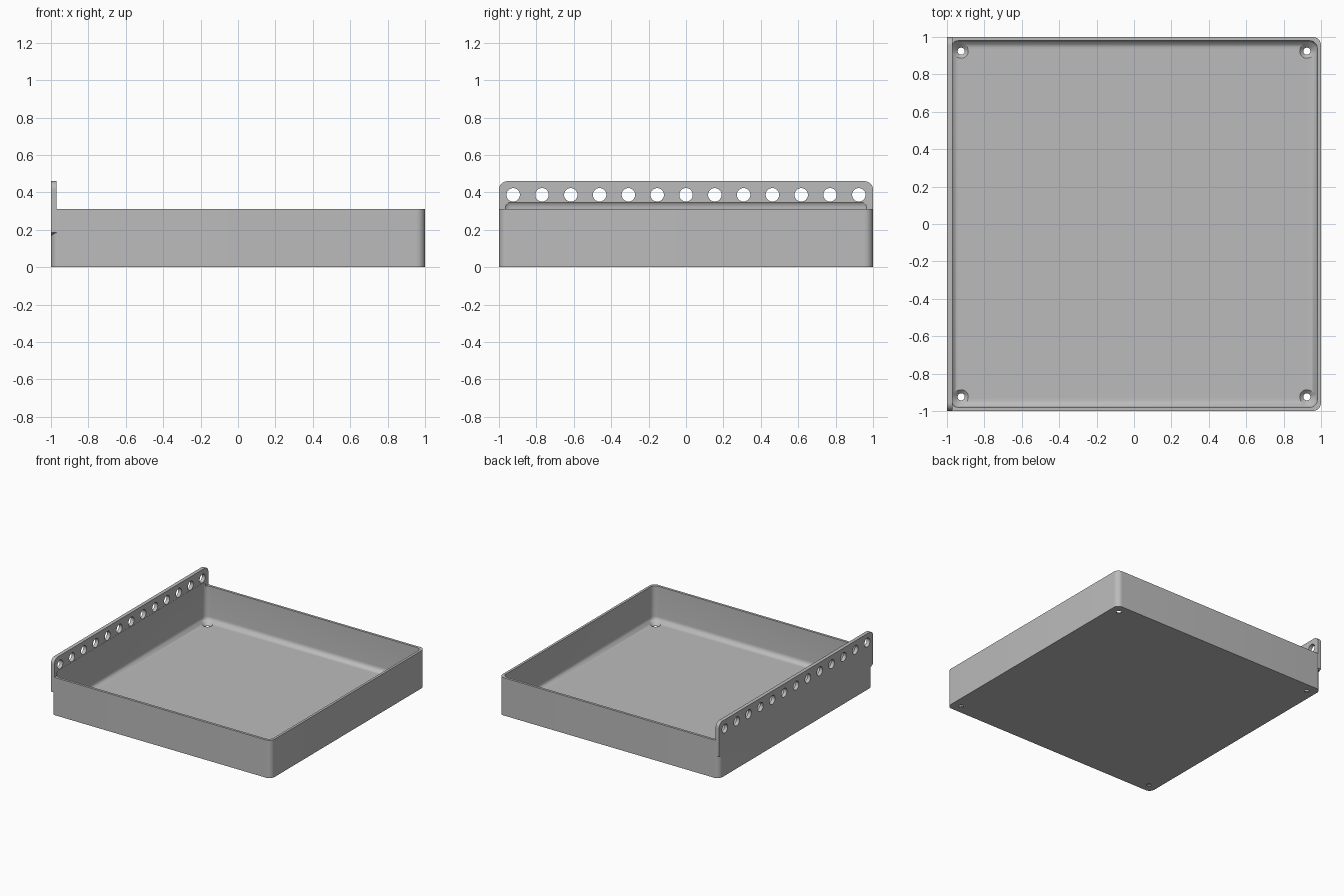
import bpy, bmesh
from math import pi, sin, cos
from mathutils import Matrix

cube = bpy.data.objects.get("Cube")
if cube:
    bpy.data.objects.remove(cube)

WALL, RADIUS, RIM = 0.02, 0.045, 0.31
FLANGE_X, FLANGE_TOP = -0.97, 0.46

grey = bpy.data.materials.new("plain grey")
grey.use_nodes = True
colour = (0.5, 0.5, 0.5, 1)
grey.diffuse_color = colour
grey.node_tree.nodes["Principled BSDF"].inputs["Base Color"].default_value = colour


def make(name, bm):
    bmesh.ops.recalc_face_normals(bm, faces=bm.faces)
    mesh = bpy.data.meshes.new(name)
    bm.to_mesh(mesh)
    bm.free()
    mesh.materials.append(grey)
    obj = bpy.data.objects.new(name, mesh)
    bpy.context.collection.objects.link(obj)
    return obj


def prism(name, points, offset):
    """Extrude a flat outline along an offset."""
    bm = bmesh.new()
    face = bm.faces.new([bm.verts.new(p) for p in points])
    out = bmesh.ops.extrude_face_region(bm, geom=[face])
    moved = [v for v in out["geom"] if isinstance(v, bmesh.types.BMVert)]
    bmesh.ops.translate(bm, vec=offset, verts=moved)
    return make(name, bm)


def arc(cx, cy, r, start, steps=10):
    angles = [start + pi / 2 * i / steps for i in range(steps + 1)]
    return [(cx + r * cos(a), cy + r * sin(a)) for a in angles]


def boolean(target, tool, operation):
    tool.hide_render = True
    mod = target.modifiers.new(operation, "BOOLEAN")
    mod.operation, mod.object, mod.solver = operation, tool, "EXACT"
    bpy.context.view_layer.objects.active = target
    bpy.ops.object.modifier_apply(modifier=mod.name)
    bpy.data.objects.remove(tool)


# Tray body: rounded square block
c = 1 - RADIUS
outline = []
for i, (sx, sy) in enumerate([(1, 1), (-1, 1), (-1, -1), (1, -1)]):
    outline += arc(sx * c, sy * c, RADIUS, i * pi / 2)
tray = prism("tray", [(x, y, 0) for x, y in outline], (0, 0, RIM))

# Mounting flange: rounded top corners, sloped lower corners
side = arc(c, FLANGE_TOP - RADIUS, RADIUS, 0)
half = [(c, 0.16), (1, 0.185)] + side
profile = half + [(-y, z) for y, z in reversed(half)]
flange = prism("flange", [(-1, y, z) for y, z in profile], (FLANGE_X + 1, 0, 0))
boolean(tray, flange, "UNION")

# Cavity: box with every edge rounded, biting slightly into the flange
bm = bmesh.new()
bottom, top = WALL, 0.362
bmesh.ops.create_cube(bm, size=1, matrix=Matrix.Translation((0, 0, (bottom + top) / 2))
                      @ Matrix.Diagonal((2 - 2 * WALL, 2 - 2 * WALL, top - bottom, 1)))
bmesh.ops.bevel(bm, geom=bm.edges[:], offset=0.042, segments=8, profile=0.5,
                affect="EDGES")
boolean(tray, make("cavity", bm), "DIFFERENCE")

# Row of flange holes
bm = bmesh.new()
for i in range(13):
    place = Matrix.Translation((-0.985, (i - 6) * 0.154, 0.387)) @ Matrix.Rotation(pi / 2, 4, "Y")
    bmesh.ops.create_cone(bm, cap_ends=True, segments=32, radius1=0.036, radius2=0.036,
                          depth=0.1, matrix=place)
boolean(tray, make("flange_holes", bm), "DIFFERENCE")

# Countersunk floor holes
for name, r1, r2, low, high in [("screw_holes", 0.019, 0.019, -0.05, 0.05),
                                ("countersinks", 0.019, 0.057, 0.002, 0.038)]:
    bm = bmesh.new()
    for x in (-0.924, 0.924):
        for y in (-0.924, 0.924):
            bmesh.ops.create_cone(bm, cap_ends=True, segments=32, radius1=r1, radius2=r2,
                                  depth=high - low,
                                  matrix=Matrix.Translation((x, y, (low + high) / 2)))
    boolean(tray, make(name, bm), "DIFFERENCE")

bpy.ops.object.select_all(action="DESELECT")
tray.select_set(True)
bpy.context.view_layer.objects.active = tray
bpy.ops.object.shade_smooth_by_angle(angle=pi / 6)
